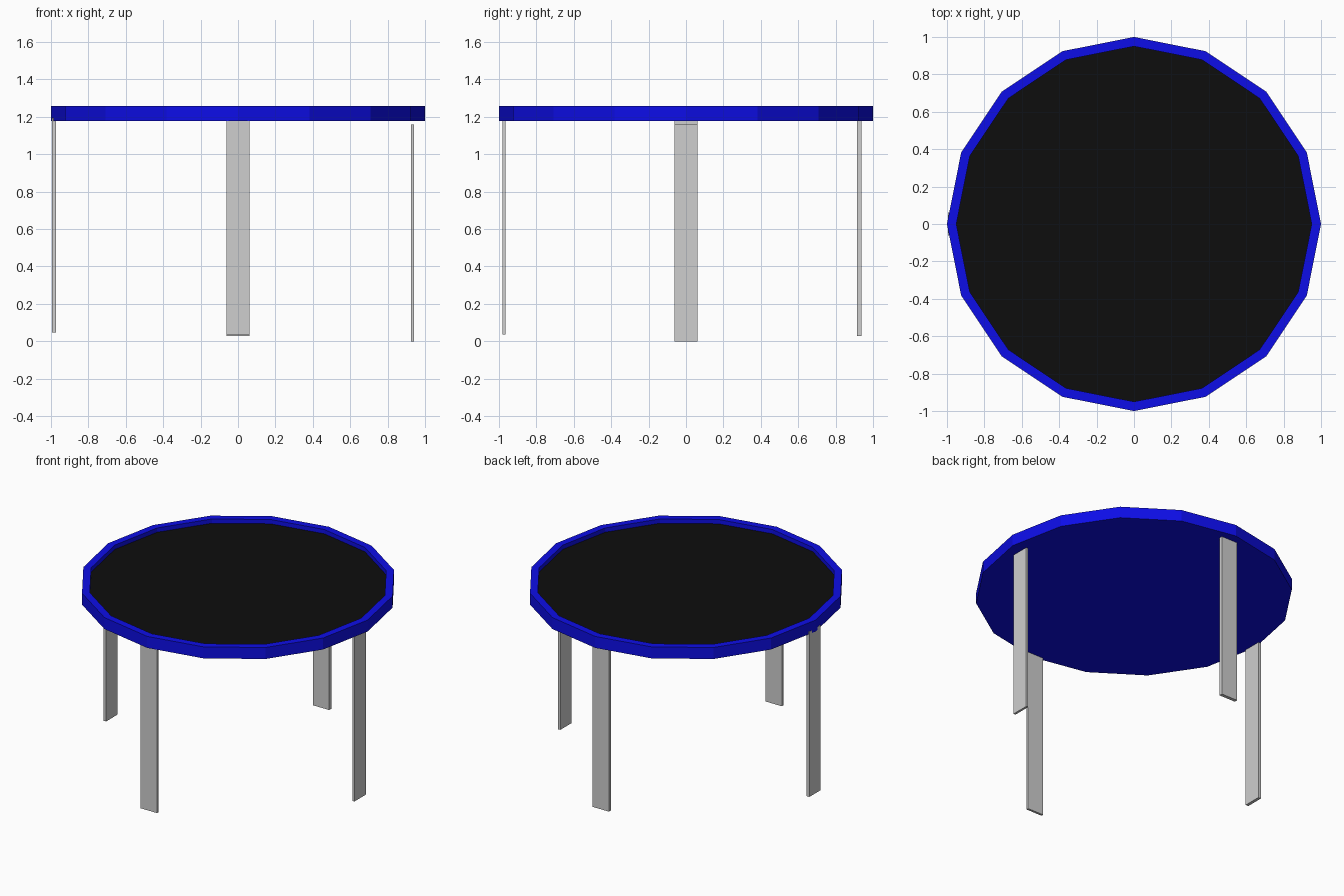
import bpy
import bmesh
import math

cube = bpy.data.objects.get("Cube")
if cube:
    bpy.data.objects.remove(cube, do_unlink=True)


def material(name, color):
    mat = bpy.data.materials.new(name)
    mat.use_nodes = True
    mat.diffuse_color = color
    mat.node_tree.nodes["Principled BSDF"].inputs["Base Color"].default_value = color
    return mat


blue = material("blue_rim", (0.004, 0.004, 0.8, 1))
black = material("black_top", (0.004, 0.004, 0.004, 1))
grey = material("grey_leg", (0.62, 0.62, 0.62, 1))


def add_object(name, bm, mats):
    mesh = bpy.data.meshes.new(name)
    bmesh.ops.recalc_face_normals(bm, faces=bm.faces)
    bm.to_mesh(mesh)
    bm.free()
    for mat in mats:
        mesh.materials.append(mat)
    obj = bpy.data.objects.new(name, mesh)
    bpy.context.collection.objects.link(obj)
    return obj


# Tabletop: sixteen-sided tray with a raised blue rim and a sunken black panel
SIDES = 16
BOTTOM, TOP, RECESS = 1.177, 1.257, 0.03
bm = bmesh.new()
rings = []
for radius, z in ((1, BOTTOM), (1, TOP), (0.95, TOP), (0.95, TOP - RECESS)):
    angles = [math.tau * i / SIDES for i in range(SIDES)]
    rings.append([bm.verts.new((radius * math.cos(a), radius * math.sin(a), z)) for a in angles])
for low, high in zip(rings, rings[1:]):
    for i in range(SIDES):
        j = (i + 1) % SIDES
        bm.faces.new((low[i], low[j], high[j], high[i]))
bm.faces.new(rings[0][::-1])
panel = bm.faces.new(rings[-1])
panel.material_index = 1
add_object("tabletop", bm, (blue, black))


# Legs: thin upright planks, each facing outward, at slightly uneven heights
def leg(name, angle, inner, outer, low, high):
    bm = bmesh.new()
    bmesh.ops.create_cube(bm, size=1)
    for v in bm.verts:
        v.co.x = outer if v.co.x > 0 else inner
        v.co.y *= 0.125
        v.co.z = high if v.co.z > 0 else low
    obj = add_object(name, bm, (grey,))
    obj.rotation_euler.z = math.radians(angle)


leg("left_leg", 0, 0.925, 0.941, 0, 1.158)
leg("back_leg", 90, 0.915, 0.938, 0.029, 1.178)
leg("right_leg", 180, 0.973, 0.994, 0.046, 1.195)
leg("front_leg", 270, 0.966, 0.982, 0.036, 1.18)
